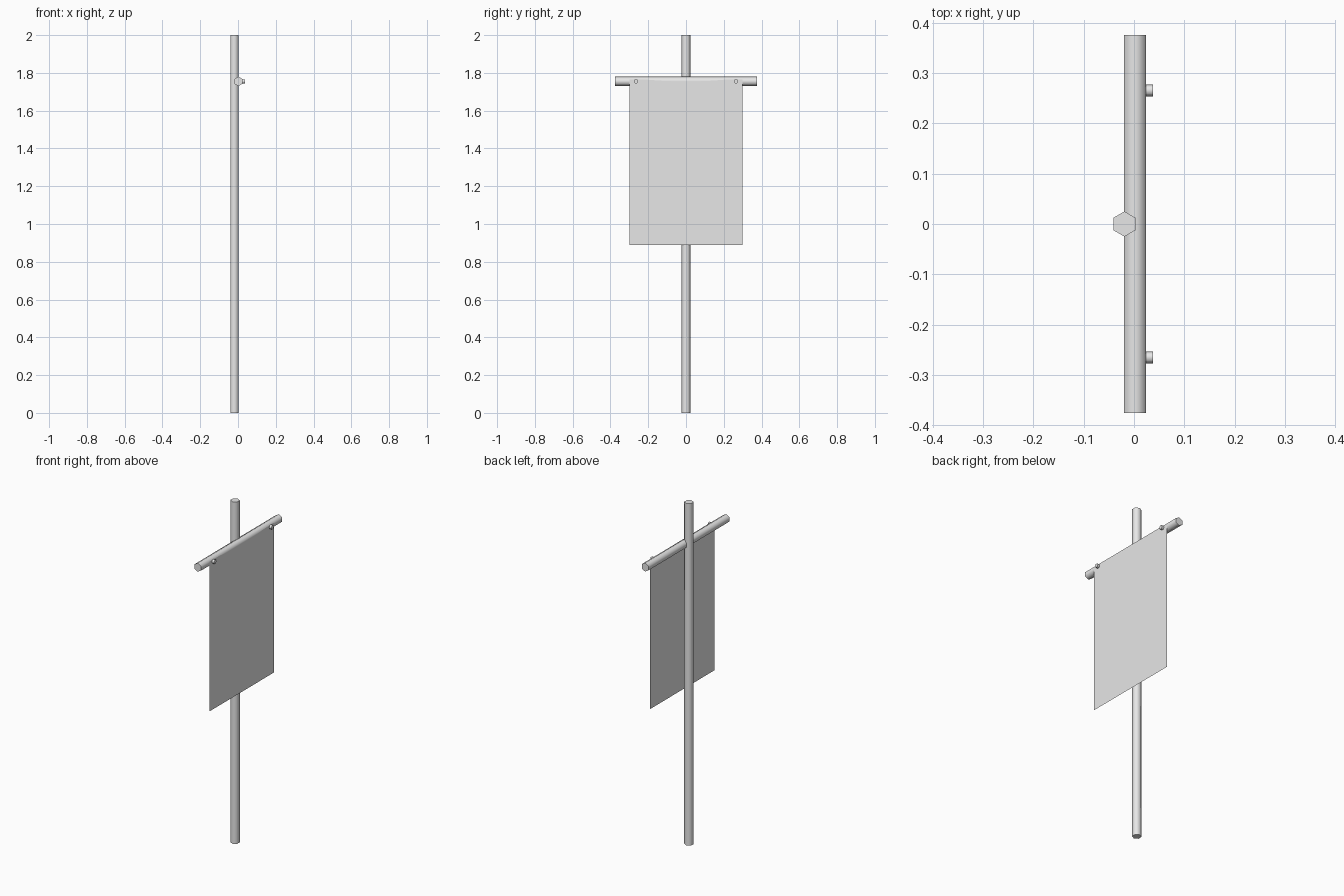
import bpy, bmesh, math
from mathutils import Matrix

if "Cube" in bpy.data.objects:
    bpy.data.objects.remove(bpy.data.objects["Cube"])

grey = bpy.data.materials.new("light_grey")
grey.diffuse_color = (0.8, 0.8, 0.8, 1)
grey.use_nodes = True
grey.node_tree.nodes["Principled BSDF"].inputs["Base Color"].default_value = grey.diffuse_color


def rod(name, radius, length, location, rotation):
    """Smooth-shaded six-sided rod with flat caps."""
    bpy.ops.mesh.primitive_cylinder_add(vertices=6, radius=radius, depth=length,
                                        location=location, rotation=rotation)
    ob = bpy.context.object
    ob.name = name
    ob.data.materials.append(grey)
    bpy.ops.object.shade_smooth_by_angle(angle=math.radians(62))
    return ob


# Upright pole and horizontal crossbar
rod("pole", 0.025, 2.0, (-0.019, 0, 1.0), (0, 0, 0))
rod("crossbar", 0.025, 0.75, (0.002, 0, 1.755), (math.pi / 2, 0, 0))

# Pegs pinning the banner to the crossbar
for side, y in (("front", -0.265), ("back", 0.265)):
    rod("peg_" + side, 0.012, 0.03, (0.023, y, 1.755), (0, math.pi / 2, 0))

# Banner: a single thin sheet whose top edge sags slightly between the pegs
bm = bmesh.new()
n = 12
rows = []
for i in range(n + 1):
    y = -0.3 + 0.6 * i / n
    sag = 0.012 * max(0, 1 - (y / 0.22) ** 2)
    rows.append((bm.verts.new((0.0242, y, 0.89)),
                 bm.verts.new((0.0242, y, 1.766 - sag))))
for a, b in zip(rows, rows[1:]):
    bm.faces.new((a[0], b[0], b[1], a[1]))
mesh = bpy.data.meshes.new("banner")
bm.to_mesh(mesh)
bm.free()
mesh.materials.append(grey)
banner = bpy.data.objects.new("banner", mesh)
bpy.context.collection.objects.link(banner)
